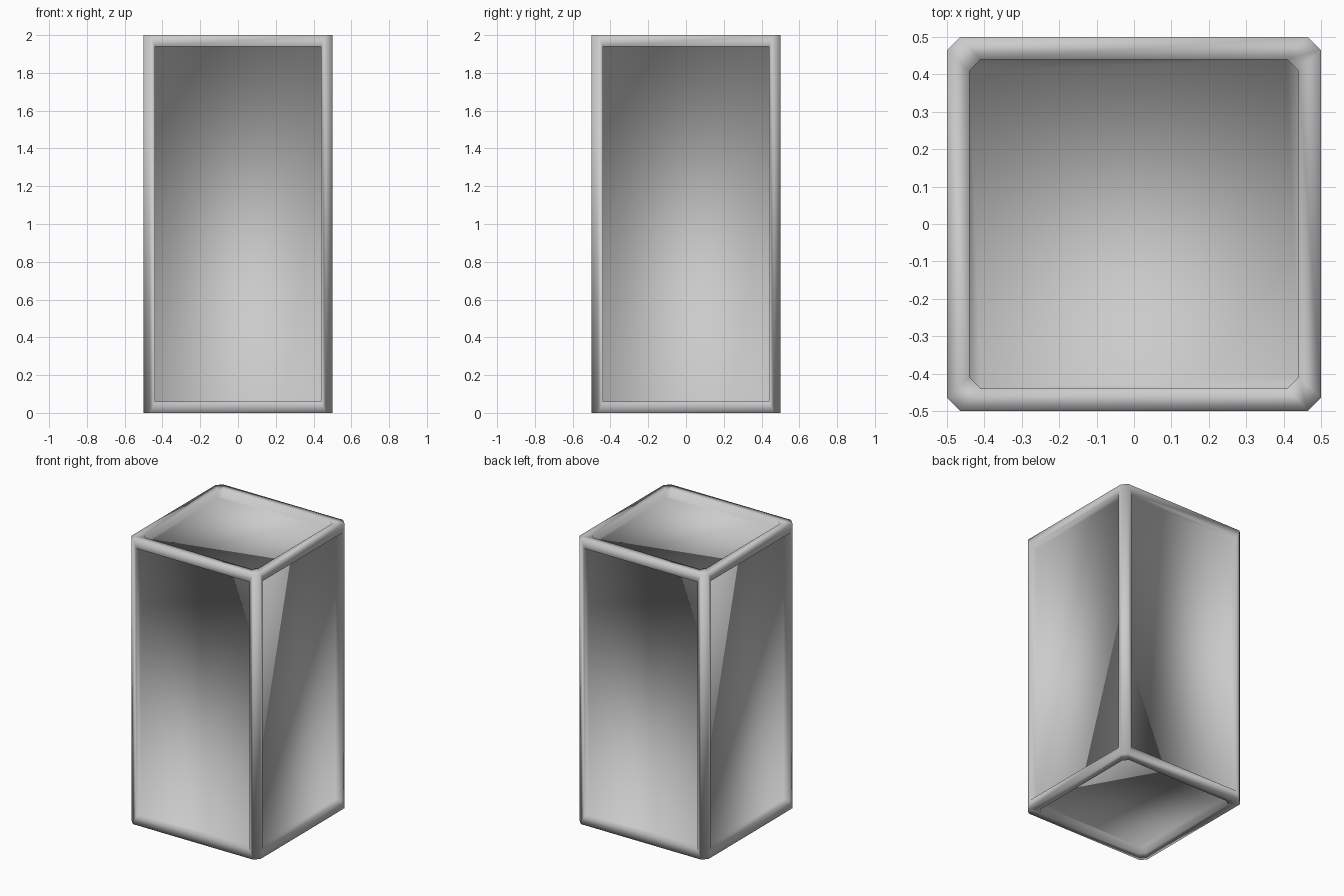
import bpy, bmesh
from mathutils import Vector

if "Cube" in bpy.data.objects:
    bpy.data.objects.remove(bpy.data.objects["Cube"])

HALF, CUT, HEIGHT = 0.5, 0.035, 2.0   # half width, corner chamfer, height
RIM, DEPTH = 0.06, 0.05               # frame width, panel recess

# Square column with chamfered vertical corners
bm = bmesh.new()
c = HALF - CUT
ring = [(c, -HALF), (HALF, -c), (HALF, c), (c, HALF),
        (-c, HALF), (-HALF, c), (-HALF, -c), (-c, -HALF)]
base = bm.faces.new([bm.verts.new((x, y, 0)) for x, y in ring])
ext = bmesh.ops.extrude_face_region(bm, geom=[base], use_keep_orig=True)
top_verts = [g for g in ext["geom"] if isinstance(g, bmesh.types.BMVert)]
bmesh.ops.translate(bm, verts=top_verts, vec=(0, 0, HEIGHT))
bmesh.ops.recalc_face_normals(bm, faces=bm.faces)


def recess(face, sx, sy, sz):
    """Shrink a copy of the face to form a frame, then sink it straight in."""
    n, mid = face.normal.copy(), face.calc_center_median()
    for scale, sink in (((sx, sy, sz), 0), ((1, 1, 1), DEPTH)):
        loop = [v.co.copy() for v in face.verts]
        old = list(face.verts)
        new = []
        for p in loop:
            d = p - mid
            if sink:
                new.append(bm.verts.new(p - n * sink))
            else:
                new.append(bm.verts.new(mid + Vector((d.x * scale[0], d.y * scale[1], d.z * scale[2]))))
        bm.faces.remove(face)
        k = len(old)
        for i in range(k):
            j = (i + 1) % k
            bm.faces.new((old[i], old[j], new[j], new[i]))
        face = bm.faces.new(new)


# Recessed panels on the four wide sides, the top and the bottom
side = (HALF - RIM) / c
end = (HALF - RIM) / HALF
upright = (HEIGHT / 2 - RIM) / (HEIGHT / 2)
for f in [f for f in bm.faces if f.calc_area() > 0.5]:
    if abs(f.normal.z) > 0.9:
        recess(f, end, end, 1)
    else:
        recess(f, side, side, upright)

bmesh.ops.recalc_face_normals(bm, faces=bm.faces)
for f in bm.faces:
    f.smooth = True
mesh = bpy.data.meshes.new("framed_column")
bm.to_mesh(mesh)
bm.free()
obj = bpy.data.objects.new("framed_column", mesh)
bpy.context.collection.objects.link(obj)
